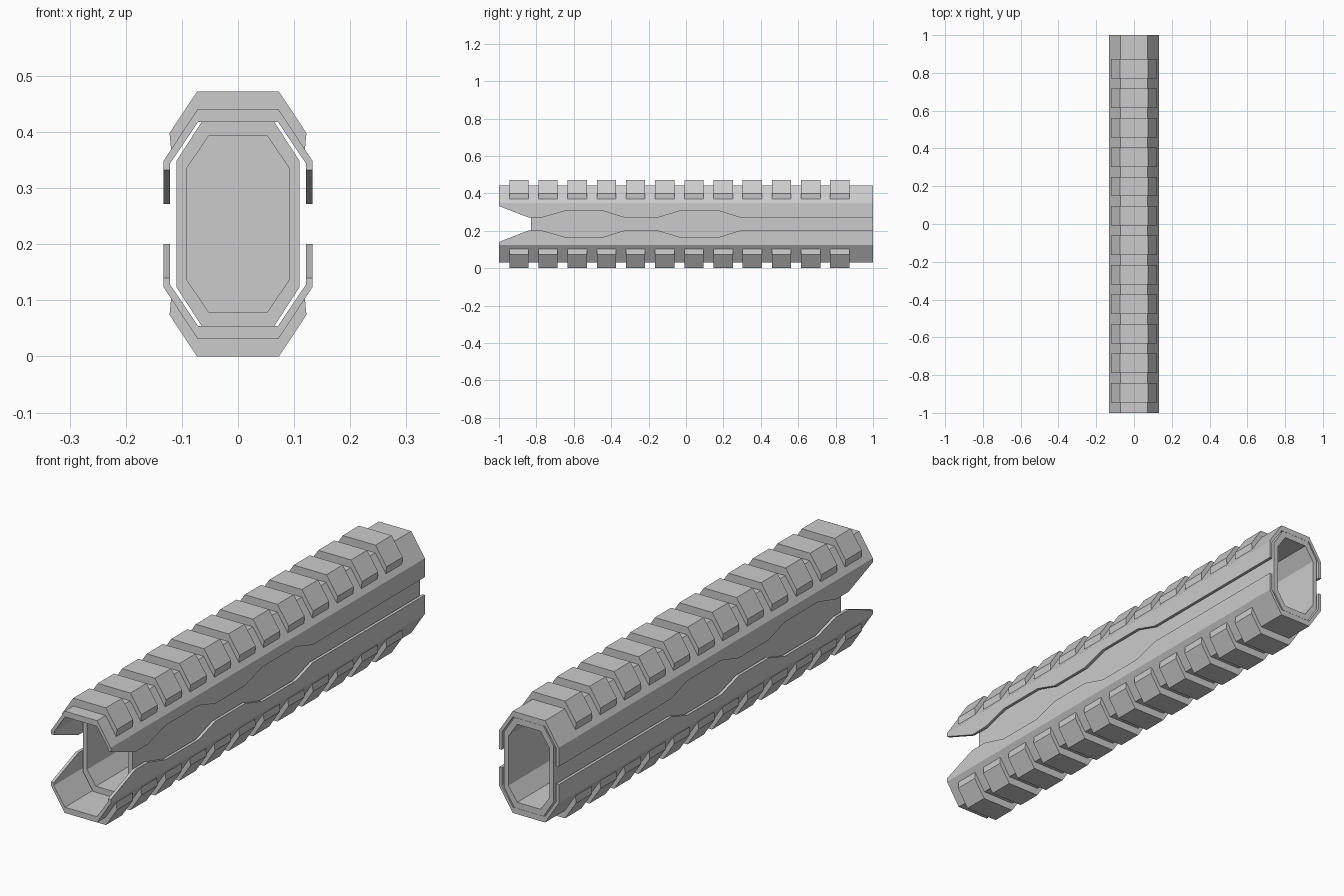
import bpy, bmesh

if "Cube" in bpy.data.objects:
    bpy.data.objects.remove(bpy.data.objects["Cube"])

ZC = 0.236  # height of the horizontal mirror plane


def loft(name, sections):
    """Closed solid from rings of 3D points with matching counts."""
    bm = bmesh.new()
    rings = [[bm.verts.new(p) for p in s] for s in sections]
    n = len(rings[0])
    for a, b in zip(rings, rings[1:]):
        for i in range(n):
            j = (i + 1) % n
            bm.faces.new((a[i], a[j], b[j], b[i]))
    bm.faces.new(rings[0])
    bm.faces.new(rings[-1])
    bmesh.ops.recalc_face_normals(bm, faces=bm.faces[:])
    me = bpy.data.meshes.new(name)
    bm.to_mesh(me)
    bm.free()
    ob = bpy.data.objects.new(name, me)
    bpy.context.collection.objects.link(ob)
    return ob


def symmetric(right):
    """Complete a right-half outline with its left half."""
    return right + [(-x, z) for x, z in reversed(right)]


def mirror_z(ob, centre):
    m = ob.modifiers.new("mirror", 'MIRROR')
    m.use_axis = (False, False, True)
    m.mirror_object = centre
    m.use_mirror_merge = False


centre = bpy.data.objects.new("mirror_centre", None)
centre.location = (0, 0, ZC)
centre.hide_render = True
bpy.context.collection.objects.link(centre)

# Outer shell half: thin channel whose lower edge follows the wavy slot
slot = [(-1, .332), (-.845, .272), (-.765, .272), (-.65, .305), (-.44, .305),
        (-.335, .272), (-.145, .272), (-.035, .305), (.18, .305), (.285, .272), (1, .272)]


def shell_ring(y, s):
    outer = symmetric([(.133, s), (.133, .348), (.072, .441)])
    inner = symmetric([(.121, s), (.121, .344), (.071, .418)])
    return [(x, y, z) for x, z in outer + inner[::-1]]


shell = loft("outer_shell", [shell_ring(y, s) for y, s in slot])
mirror_z(shell, centre)

# Twelve rail teeth wrapped over the shell
tooth_outline = symmetric([(.070, .438), (.119, .365), (.122, .398), (.073, .472)])
tooth_outline = [(.070, .438), (.119, .366), (.122, .398), (.073, .472),
                 (-.073, .472), (-.122, .398), (-.119, .366), (-.070, .438)]
for k in range(12):
    y0 = -.945 + k * .156
    tooth = loft(f"rail_tooth_{k + 1}",
                 [[(x, y, z) for x, z in tooth_outline] for y in (y0, y0 + .103)])
    mirror_z(tooth, centre)


# Inner tube: thick-walled eight-sided sleeve
def octagon(w, c, top, corner, y):
    half = [(c, top), (w, corner), (w, 2 * ZC - corner), (c, 2 * ZC - top)]
    return [(x, y, z) for x, z in symmetric(half)]


bm = bmesh.new()
loops = [octagon(.110, .065, .4175, .348, -.83), octagon(.110, .065, .4175, .348, 1),
         octagon(.091, .052, .393, .336, 1), octagon(.091, .052, .393, .336, -.83)]
rings = [[bm.verts.new(p) for p in r] for r in loops]
for a, b in zip(rings, rings[1:] + rings[:1]):
    for i in range(8):
        j = (i + 1) % 8
        bm.faces.new((a[i], a[j], b[j], b[i]))
bmesh.ops.recalc_face_normals(bm, faces=bm.faces[:])
me = bpy.data.meshes.new("inner_tube")
bm.to_mesh(me)
bm.free()
bpy.context.collection.objects.link(bpy.data.objects.new("inner_tube", me))

# Partition that blocks the tube halfway along
loft("tube_partition", [octagon(.091, .052, .393, .336, y) for y in (.08, .09)])
